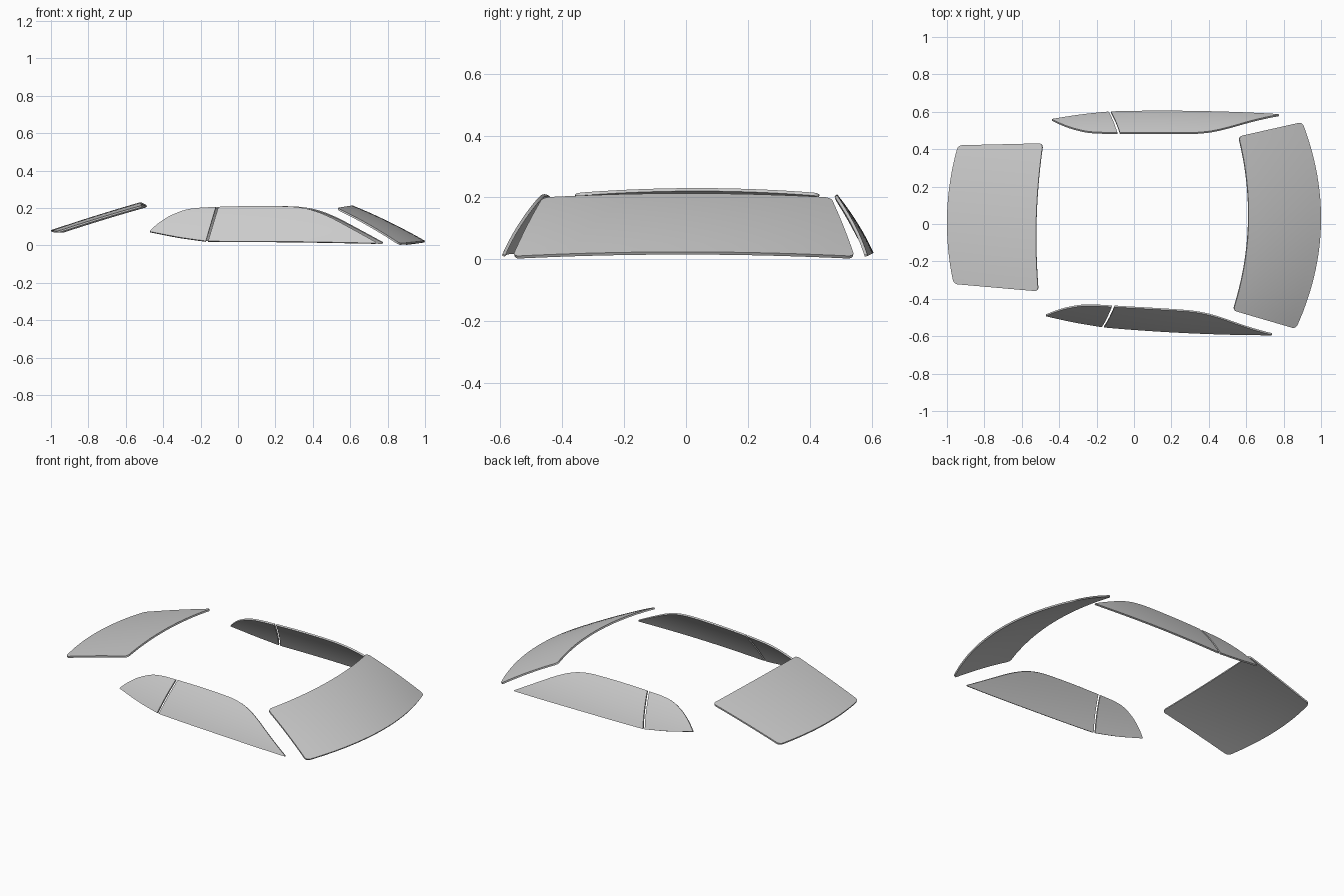
import bpy
import bmesh
from math import radians
from mathutils import Vector

cube = bpy.data.objects.get("Cube")
if cube:
    bpy.data.objects.remove(cube)

THICKNESS = 0.01
YAW = radians(-1.8)


def lerp(a, b, t):
    return a + (b - a) * t


def curve_point(points, t):
    """Smooth curve through a few (x, z) points, t from 0 to 1."""
    pts = [Vector(p) for p in points]
    s = t * (len(pts) - 1)
    i = min(int(s), len(pts) - 2)
    f = s - i
    p1, p2 = pts[i], pts[i + 1]
    p0 = pts[i - 1] if i else 2 * p1 - p2
    p3 = pts[i + 2] if i + 2 < len(pts) else 2 * p2 - p1
    return 0.5 * (2 * p1 + (p2 - p0) * f
                  + (2 * p0 - 5 * p1 + 4 * p2 - p3) * f ** 2
                  + (3 * p1 - p0 - 3 * p2 + p3) * f ** 3)


def glass_panel(name, surface, columns, rows, corner=0.0):
    """Thin curved pane from a surface function of u and v."""
    bm = bmesh.new()
    grid = [[bm.verts.new(surface(i / columns, j / rows))
             for j in range(rows + 1)] for i in range(columns + 1)]
    for i in range(columns):
        for j in range(rows):
            bm.faces.new((grid[i][j], grid[i + 1][j],
                          grid[i + 1][j + 1], grid[i][j + 1]))
    bm.normal_update()
    if sum(f.normal.z for f in bm.faces) < 0:
        bmesh.ops.reverse_faces(bm, faces=bm.faces[:])
    if corner:
        ends = [grid[i][j] for i in (0, -1) for j in (0, -1)]
        bmesh.ops.bevel(bm, geom=ends, offset=corner, segments=4,
                        profile=0.5, affect='VERTICES')
    mesh = bpy.data.meshes.new(name)
    bm.to_mesh(mesh)
    bm.free()
    obj = bpy.data.objects.new(name, mesh)
    bpy.context.collection.objects.link(obj)
    obj.location.y = 0.02
    obj.rotation_euler.z = YAW

    bpy.ops.object.select_all(action='DESELECT')
    obj.select_set(True)
    bpy.context.view_layer.objects.active = obj
    solid = obj.modifiers.new("Thickness", 'SOLIDIFY')
    solid.thickness = THICKNESS
    solid.offset = -1
    bpy.ops.object.modifier_apply(modifier=solid.name)
    bpy.ops.object.shade_smooth_by_angle(angle=radians(35))
    return obj


def screen(name, bottom, top, bulge):
    """Front or rear screen; each edge is (half width, x, x bow, z, z drop)."""
    def surface(s, v):
        u = 2 * s - 1
        width, x, bow, z, drop = [lerp(a, b, v) for a, b in zip(bottom, top)]
        return (x + bow * u * u, width * u,
                z - drop * u * u + bulge * 4 * v * (1 - v))
    glass_panel(name, surface, 24, 8, corner=0.022)


def side_window(name, lower, upper, side):
    """Side pane lofted between two outlines and leaned inward with height."""
    def surface(u, v):
        x, z = curve_point(lower, u).lerp(curve_point(upper, u), v)
        h = z - 0.02
        y = 0.595 - 0.055 * (x - 0.4) ** 2 - 0.45 * h - 0.9 * h * h
        return (x, side * y, z)
    glass_panel(name, surface, 32, 8)


# Front and rear screens
screen("windshield", (0.553, 1.0, -0.117, 0.024, 0.014),
       (0.466, 0.613, -0.067, 0.213, 0.013), 0.008)
screen("rear_window", (0.371, -1.0, 0.047, 0.081, 0.005),
       (0.396, -0.523, 0.023, 0.23, 0.016), 0.003)

# Door and quarter windows on both sides
door_lower = [(-0.142, 0.022), (0.3, 0.02), (0.755, 0.012)]
door_upper = [(-0.09, 0.206), (0.08, 0.21), (0.25, 0.209), (0.34, 0.203),
              (0.42, 0.186), (0.51, 0.15), (0.62, 0.092), (0.757, 0.017)]
quarter_lower = [(-0.455, 0.074), (-0.3, 0.044), (-0.154, 0.023)]
quarter_upper = [(-0.455, 0.078), (-0.41, 0.118), (-0.35, 0.157),
                 (-0.27, 0.189), (-0.19, 0.201), (-0.104, 0.205)]
for label, side in (("left", 1), ("right", -1)):
    side_window(label + "_door_window", door_lower, door_upper, side)
    side_window(label + "_quarter_window", quarter_lower, quarter_upper, side)
